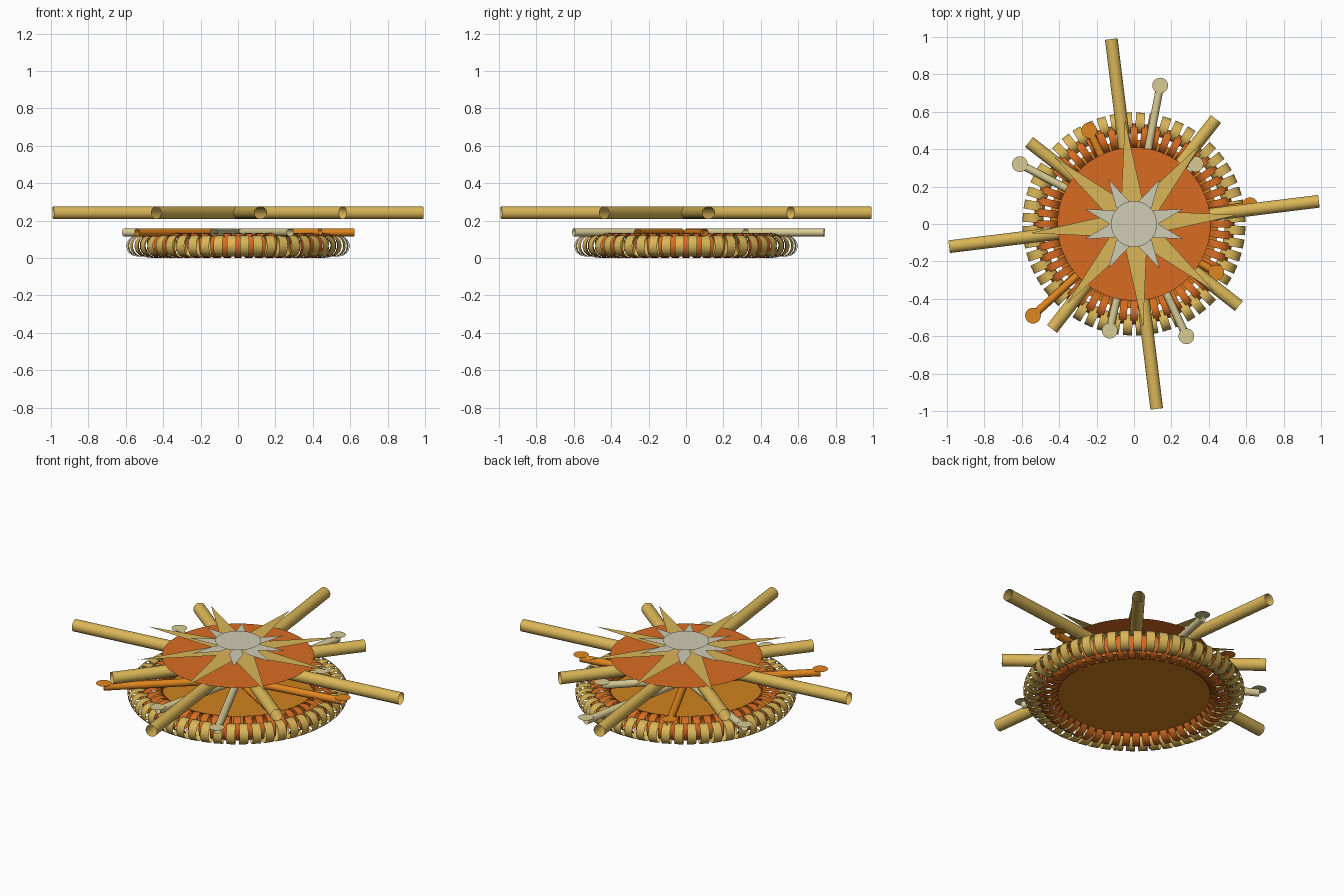
import bpy, bmesh, math
from mathutils import Matrix, Vector

cube = bpy.data.objects.get("Cube")
if cube:
    bpy.data.objects.remove(cube)


def material(name, rgb):
    lin = [((c / 255 + 0.055) / 1.055) ** 2.4 for c in rgb] + [1]
    m = bpy.data.materials.new(name)
    m.use_nodes = True
    m.diffuse_color = lin
    m.node_tree.nodes["Principled BSDF"].inputs["Base Color"].default_value = lin
    return m


gold = material("gold", (218, 182, 88))
orange = material("burnt orange", (216, 108, 34))
amber = material("amber", (208, 130, 30))
pin_orange = material("bright orange", (224, 134, 30))
cream = material("cream", (215, 203, 148))
silver = material("silver", (208, 204, 182))


def finish(name, bm, mat, smooth=False):
    mesh = bpy.data.meshes.new(name)
    bm.to_mesh(mesh)
    bm.free()
    mesh.materials.append(mat)
    obj = bpy.data.objects.new(name, mesh)
    bpy.context.collection.objects.link(obj)
    if smooth:
        bpy.ops.object.select_all(action='DESELECT')
        bpy.context.view_layer.objects.active = obj
        obj.select_set(True)
        bpy.ops.object.shade_smooth_by_angle(angle=math.radians(40))
    return obj


def polar(radius, degrees, z=0.0):
    a = math.radians(degrees)
    return Vector((radius * math.cos(a), radius * math.sin(a), z))


def tube(bm, start, end, radius, sides=24, caps=False):
    """Cylinder between two points, open-ended by default."""
    axis = end - start
    turn = axis.to_track_quat('Z', 'Y').to_matrix().to_4x4()
    bmesh.ops.create_cone(bm, cap_ends=caps, segments=sides, radius1=radius, radius2=radius,
                          depth=axis.length, matrix=Matrix.Translation((start + end) / 2) @ turn)


def disc(bm, radius, centre, sides=64):
    bmesh.ops.create_circle(bm, cap_ends=True, segments=sides, radius=radius,
                            matrix=Matrix.Translation(centre))


def flat_disc(name, radius, z, mat):
    bm = bmesh.new()
    disc(bm, radius, (0, 0, z))
    finish(name, bm, mat)


def hoop_ring(name, count, ring_radius, hoop_radius, width, z, offset, mat):
    """Short open bands threaded around a circle."""
    bm = bmesh.new()
    for i in range(count):
        angle = (i + offset) * 360 / count
        centre = polar(ring_radius, angle, z)
        half = polar(width / 2, angle + 90)
        tube(bm, centre - half, centre + half, hoop_radius)
    finish(name, bm, mat, True)


def star(name, angles, tip, base, spread, z, mat):
    """Flat triangular spikes fanned around the centre."""
    bm = bmesh.new()
    for a in angles:
        points = [polar(0.02, a + 180, z), polar(base, a - spread, z),
                  polar(tip, a, z), polar(base, a + spread, z)]
        bm.faces.new([bm.verts.new(p) for p in points])
    finish(name, bm, mat)


# Woven rim and base plate
hoop_ring("outer_hoops", 52, 0.54, 0.056, 0.048, 0.065, 0.5, gold)
hoop_ring("inner_hoops", 52, 0.47, 0.066, 0.040, 0.067, 0.0, orange)
flat_disc("base_plate", 0.45, 0.04, amber)

# Pins lying on the rim, each with a flat round head
PIN_Z = 0.137
cream_heads = [(0.14, 0.74), (-0.61, 0.32), (0.28, -0.60), (-0.13, -0.57), (0.33, 0.32)]
orange_heads = [(-0.24, 0.50), (0.62, 0.10), (0.44, -0.26), (-0.54, -0.49)]
for label, heads, mat in (("cream", cream_heads, cream), ("orange", orange_heads, pin_orange)):
    rods, caps = bmesh.new(), bmesh.new()
    for x, y in heads:
        end = Vector((x, y, PIN_Z))
        flat = Vector((x, y, 0)).normalized()
        tube(rods, flat * 0.05 + Vector((0, 0, PIN_Z)), end, 0.021, 16)
        disc(caps, 0.042, (x, y, PIN_Z + 0.021), 32)
    finish(label + "_pin_rods", rods, mat, True)
    finish(label + "_pin_heads", caps, mat)

# Crossed hollow tubes, alternating long and short
TUBE_Z, TILT = 0.242, 7
for label, length, shift in (("long", 0.996, 0), ("short", 0.712, 45)):
    bm = bmesh.new()
    for turn in range(2):
        a = TILT + shift + turn * 90
        tube(bm, polar(-length, a, TUBE_Z), polar(length, a, TUBE_Z), 0.034)
    finish(label + "_tubes", bm, gold, True)

# Top plate with layered star and hub
flat_disc("top_plate", 0.41, 0.279, orange)
star("gold_star", [5 + 45 * i for i in range(8)], 0.56, 0.14, 24, 0.322, gold)
star("silver_star", [s * a for s in (1, -1) for a in (17, 60, 120, 163)],
     0.275, 0.13, 17, 0.345, silver)
flat_disc("hub", 0.123, 0.369, silver)
